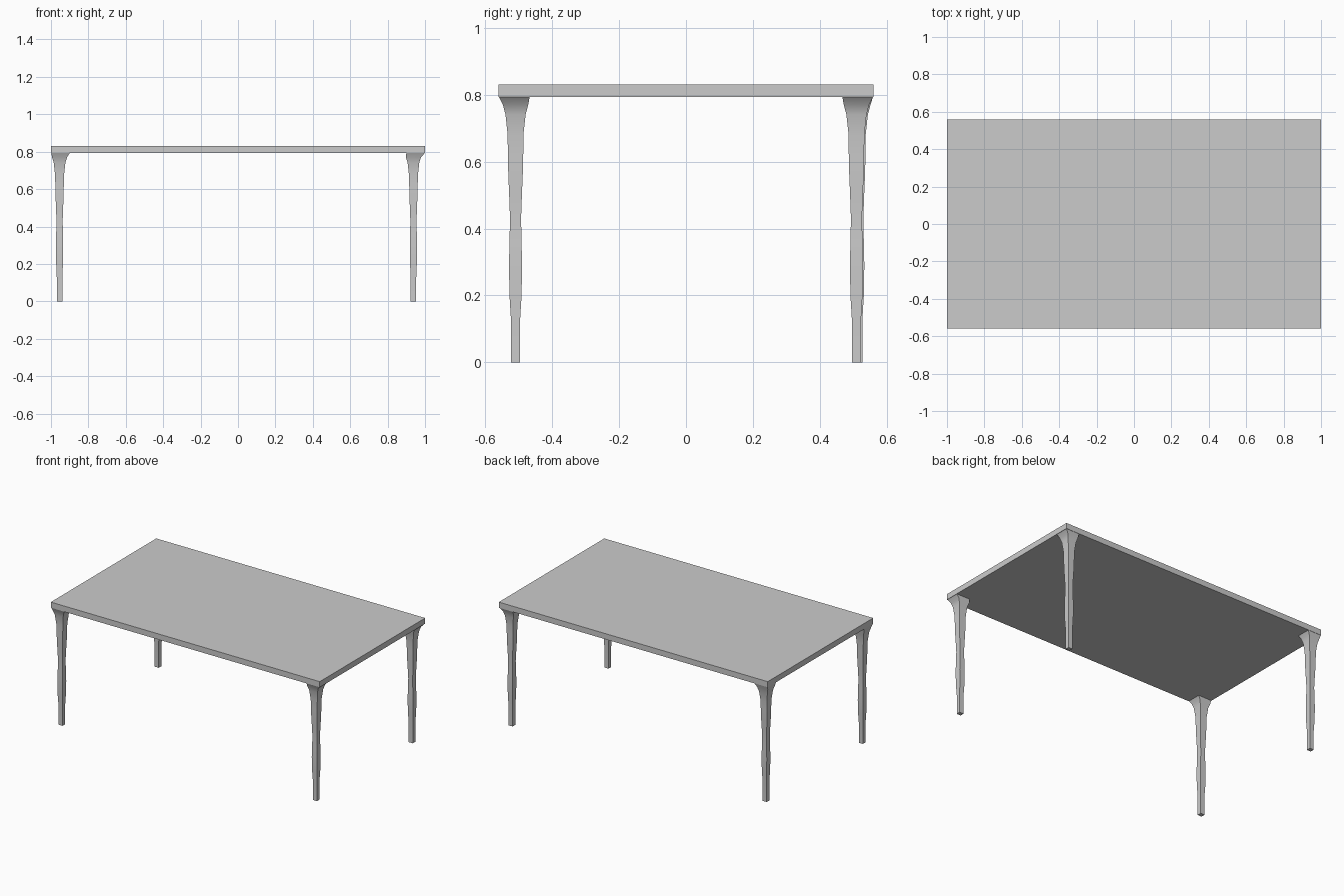
import bpy, bmesh, math

if "Cube" in bpy.data.objects:
    bpy.data.objects.remove(bpy.data.objects["Cube"])

TOP_X, TOP_Y, TOP_Z, UNDER_Z = 1.0, 0.56, 0.83, 0.792

# Leg profile: height, half width across x, half width across y
PROFILE = [(0.0, 0.015, 0.0138), (0.13, 0.015, 0.0138), (0.20, 0.018, 0.018),
           (0.29, 0.0195, 0.0195), (0.36, 0.018, 0.018), (0.43, 0.0165, 0.0165),
           (0.50, 0.019, 0.019), (0.56, 0.0215, 0.0215), (0.62, 0.0225, 0.023),
           (0.68, 0.0245, 0.0235), (0.74, 0.031, 0.030), (0.77, 0.040, 0.038)]


def finish(name, bm):
    bmesh.ops.recalc_face_normals(bm, faces=bm.faces[:])
    mesh = bpy.data.meshes.new(name)
    bm.to_mesh(mesh)
    bm.free()
    obj = bpy.data.objects.new(name, mesh)
    bpy.context.collection.objects.link(obj)
    bpy.ops.object.select_all(action='DESELECT')
    obj.select_set(True)
    bpy.context.view_layer.objects.active = obj
    bpy.ops.object.shade_smooth_by_angle(angle=math.radians(30))
    return obj


def leg(name, cx, cy):
    sx, sy = math.copysign(1, cx), math.copysign(1, cy)
    bounds = [(z, cx - hx, cx + hx, cy - hy, cy + hy) for z, hx, hy in PROFILE]
    # The flared head meets the corner of the top
    xs = sorted((sx * 0.998, sx * 0.9))
    ys = sorted((sy * 0.558, sy * 0.467))
    bounds.append((UNDER_Z, *xs, *ys))
    bm = bmesh.new()
    rings = [[bm.verts.new(p) for p in ((x0, y0, z), (x1, y0, z), (x1, y1, z), (x0, y1, z))]
             for z, x0, x1, y0, y1 in bounds]
    for a, b in zip(rings, rings[1:]):
        for i in range(4):
            j = (i + 1) % 4
            bm.faces.new((a[i], a[j], b[j], b[i]))
    bm.faces.new(rings[0])
    bm.faces.new(rings[-1])
    finish(name, bm)


# Table top
bm = bmesh.new()
bmesh.ops.create_cube(bm, size=1)
for v in bm.verts:
    v.co = (v.co.x * 2 * TOP_X, v.co.y * 2 * TOP_Y,
            TOP_Z if v.co.z > 0 else UNDER_Z)
finish("table_top", bm)

# Four tapered legs
leg("front_left_leg", -0.954, -0.509)
leg("front_right_leg", 0.938, -0.509)
leg("back_left_leg", -0.954, 0.513)
leg("back_right_leg", 0.938, 0.509)
